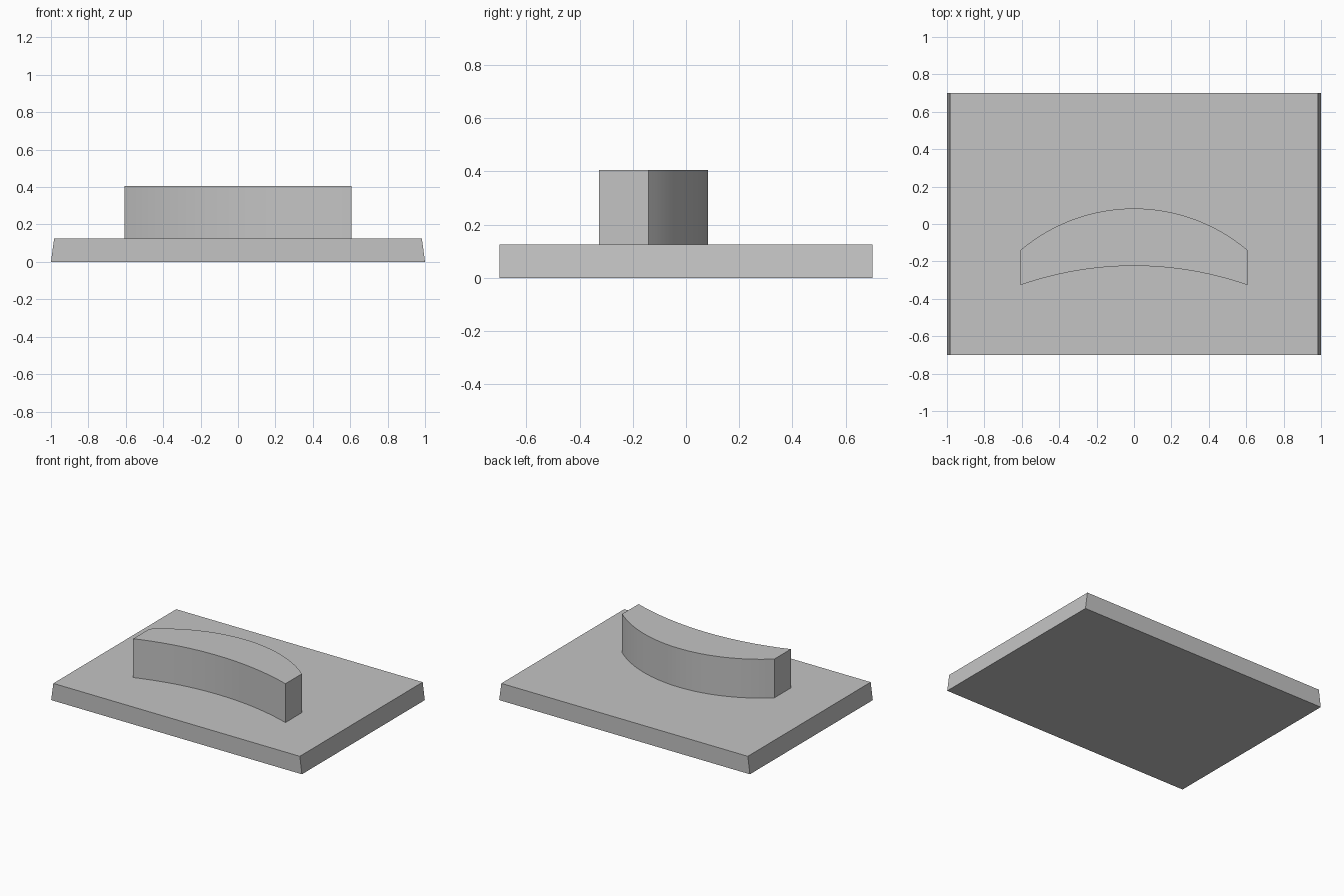
import bpy
import math

cube = bpy.data.objects.get("Cube")
if cube:
    bpy.data.objects.remove(cube, do_unlink=True)

grey = bpy.data.materials.new("light_grey")
grey.use_nodes = True
colour = (0.55, 0.55, 0.55, 1)
grey.diffuse_color = colour
grey.node_tree.nodes["Principled BSDF"].inputs["Base Color"].default_value = colour


def loft(name, lower, upper):
    """Closed solid between two matching outlines."""
    n = len(lower)
    faces = [tuple(reversed(range(n))), tuple(range(n, 2 * n))]
    faces += [(i, (i + 1) % n, (i + 1) % n + n, i + n) for i in range(n)]
    mesh = bpy.data.meshes.new(name)
    mesh.from_pydata(lower + upper, [], faces)
    mesh.materials.append(grey)
    obj = bpy.data.objects.new(name, mesh)
    bpy.context.collection.objects.link(obj)
    return obj


def rectangle(hx, hy, z):
    return [(-hx, -hy, z), (hx, -hy, z), (hx, hy, z), (-hx, hy, z)]


def arc(half_width, end_y, apex_y, steps=32):
    """Circular arc from left to right, bulging towards the back."""
    rise = apex_y - end_y
    radius = (half_width ** 2 + rise ** 2) / (2 * rise)
    spread = math.asin(half_width / radius)
    angles = [spread * (2 * i / steps - 1) for i in range(steps + 1)]
    return [(radius * math.sin(a), apex_y - radius * (1 - math.cos(a)))
            for a in angles]


# Base plate with sloping left and right ends
base_top = 0.125
loft("base_plate", rectangle(1, 0.7, 0), rectangle(0.983, 0.7, base_top))

# Curved block: shallow front arc, deeper back arc, flat ends
outline = arc(0.607, -0.327, -0.224) + arc(0.607, -0.14, 0.083)[::-1]
block = loft("curved_block",
             [(x, y, base_top) for x, y in outline],
             [(x, y, 0.405) for x, y in outline])

bpy.ops.object.select_all(action="DESELECT")
block.select_set(True)
bpy.context.view_layer.objects.active = block
bpy.ops.object.shade_smooth_by_angle(angle=math.radians(30))
